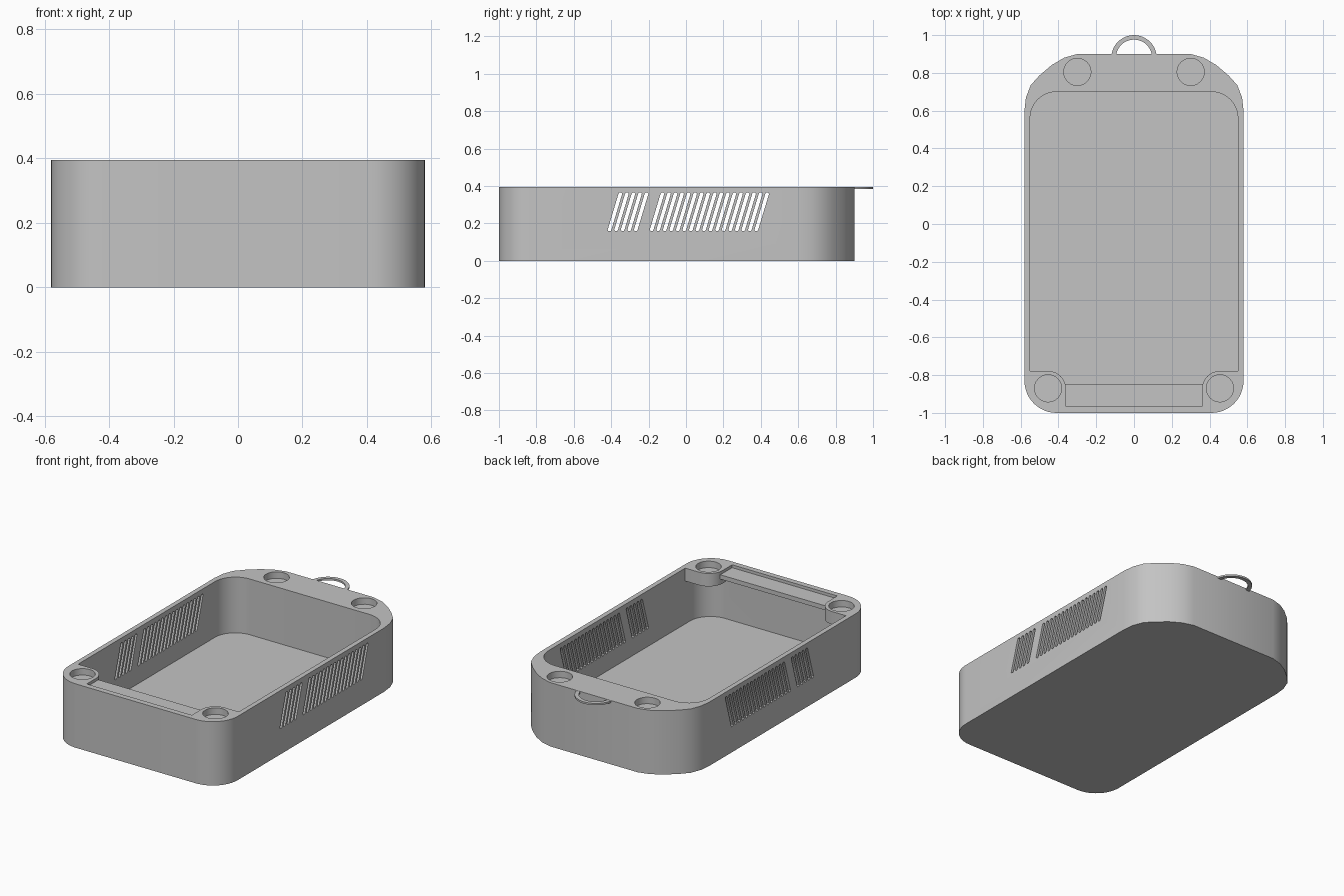
import bpy, bmesh
from math import radians, cos, sin

cube = bpy.data.objects.get("Cube")
if cube:
    bpy.data.objects.remove(cube, do_unlink=True)

TOP = 0.395
FLOOR = 0.05

grey = bpy.data.materials.new("plain_grey")
grey.use_nodes = True
COLOUR = (0.55, 0.55, 0.55, 1)
grey.diffuse_color = COLOUR
grey.node_tree.nodes["Principled BSDF"].inputs["Base Color"].default_value = COLOUR


def arc(cx, cy, r, a0, a1, n=12):
    angles = [radians(a0 + (a1 - a0) * i / n) for i in range(n + 1)]
    return [(cx + r * cos(a), cy + r * sin(a)) for a in angles]


def mirrored(half):
    """Close a right-hand outline with its reflection."""
    return half + [(-x, y) for x, y in reversed(half)]


def prisms(name, outlines, low, high, place=lambda u, v, w: (u, v, w)):
    """Extrude each outline between two levels into one object."""
    bm = bmesh.new()
    for pts in outlines:
        a = [bm.verts.new(place(u, v, low)) for u, v in pts]
        b = [bm.verts.new(place(u, v, high)) for u, v in pts]
        bm.faces.new(a[::-1])
        bm.faces.new(b)
        for i in range(len(pts)):
            j = (i + 1) % len(pts)
            bm.faces.new((a[i], a[j], b[j], b[i]))
    bmesh.ops.recalc_face_normals(bm, faces=bm.faces)
    mesh = bpy.data.meshes.new(name)
    bm.to_mesh(mesh)
    bm.free()
    mesh.materials.append(grey)
    obj = bpy.data.objects.new(name, mesh)
    bpy.context.collection.objects.link(obj)
    return obj


def activate(obj):
    bpy.ops.object.select_all(action="DESELECT")
    obj.select_set(True)
    bpy.context.view_layer.objects.active = obj


def cut(obj, cutter):
    cutter.hide_render = True
    mod = obj.modifiers.new("cut", "BOOLEAN")
    mod.operation = "DIFFERENCE"
    mod.solver = "EXACT"
    mod.object = cutter
    activate(obj)
    bpy.ops.object.modifier_apply(modifier=mod.name)
    bpy.data.objects.remove(cutter, do_unlink=True)


# Outer case: rounded front corners, tapered shoulders at the back
shoulder = [(0.58, 0.6), (0.572, 0.67), (0.547, 0.735), (0.5, 0.787),
            (0.435, 0.842), (0.37, 0.88), (0.3, 0.9)]
case = prisms("case", [mirrored(arc(0.41, -0.83, 0.17, -90, 0) + shoulder)], 0, TOP)

# Main cavity, running below the corner bosses
back_corner = arc(0.41, 0.56, 0.14, 0, 90)
front_corner = arc(0.41, -0.825, 0.14, -90, 0)
cut(case, prisms("cavity_cutter", [mirrored(front_corner + back_corner)], FLOOR, TOP - 0.08))

# Opening, leaving rounded bosses in the front corners
boss = arc(0.455, -0.873, 0.095, 180, 90)
opening = [(0.36, -0.965)] + boss + [(0.55, -0.778)] + back_corner
cut(case, prisms("opening_cutter", [mirrored(opening)], TOP - 0.1, TOP + 0.1))

# Round screw or magnet pockets
pockets = [arc(s * x, y, 0.072, 0, 345, 23)
           for s in (-1, 1) for x, y in ((0.3, 0.805), (0.455, -0.87))]
cut(case, prisms("pocket_cutter", pockets, TOP - 0.04, TOP + 0.1))

# Slanted vents through both long walls
PITCH = 0.035
starts = [-0.41 + PITCH * i for i in range(5)] + [-0.185 + PITCH * i for i in range(17)]
slot = [(-0.009, 0.165), (-0.004, 0.158), (0.006, 0.158), (0.011, 0.165),
        (0.069, 0.358), (0.064, 0.365), (0.054, 0.365), (0.049, 0.358)]
vents = [[(y + u, v) for u, v in slot] for y in starts]
cut(case, prisms("vent_cutter", vents, -0.7, 0.7, lambda u, v, w: (w, u, v)))

# Thin recessed shelf between the front bosses
shelf = prisms("front_shelf", [mirrored([(0.365, -0.975), (0.365, -0.85)])],
               TOP - 0.045, TOP - 0.018)

# Flat hanging loop at the back
loop_outline = arc(0, 0.88, 0.12, 0, 180, 24) + arc(0, 0.88, 0.096, 180, 0, 24)
loop = prisms("hanging_loop", [loop_outline], TOP - 0.012, TOP - 0.001)

for part in (case, shelf, loop):
    activate(part)
    bpy.ops.object.shade_smooth_by_angle(angle=radians(30))
